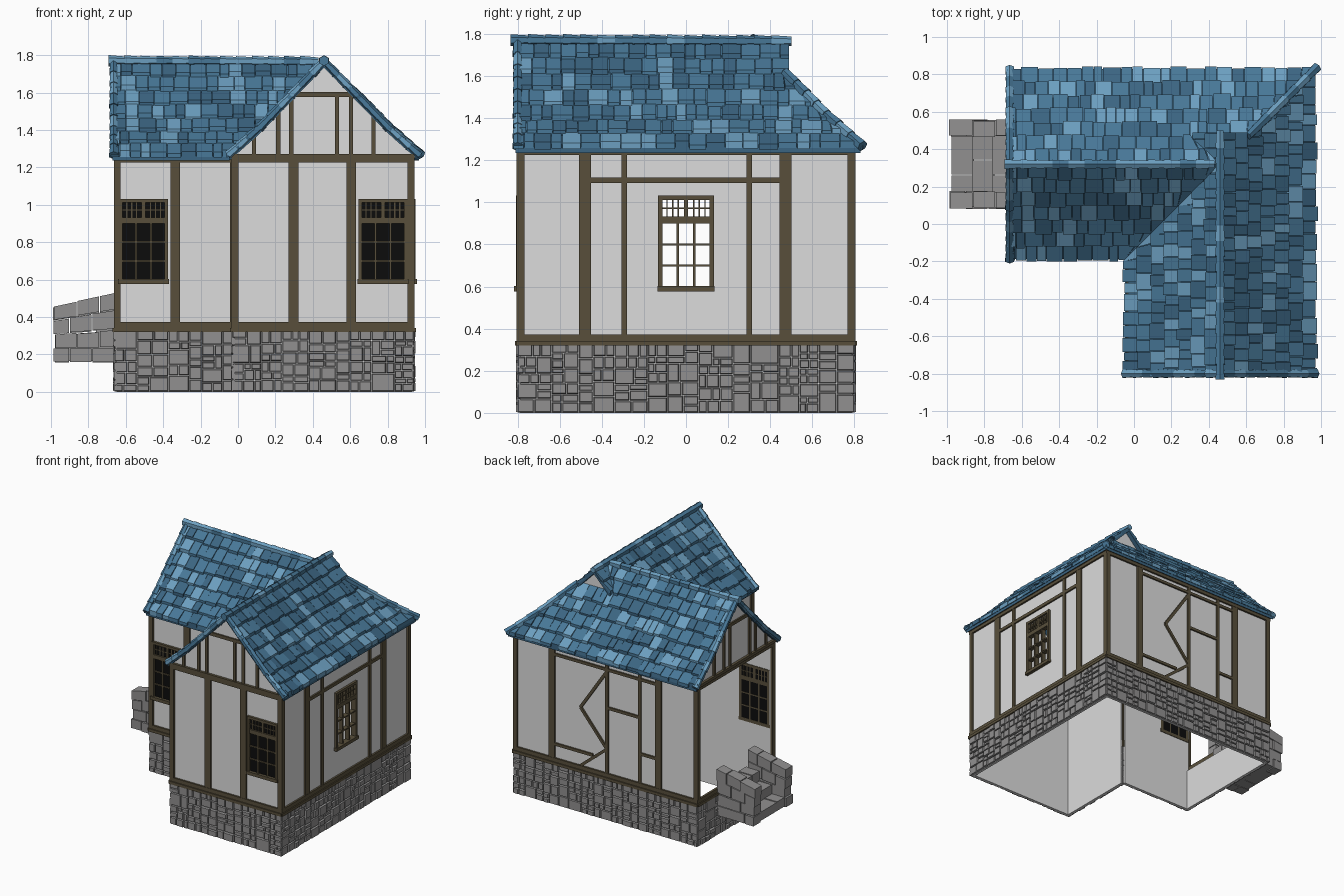
import bpy, bmesh, math, random
from mathutils import Vector

if "Cube" in bpy.data.objects:
    bpy.data.objects.remove(bpy.data.objects["Cube"])
random.seed(4)
R = random.uniform

# ---- materials
def mat(name, hexa_code):
    c = [int(hexa_code[i:i + 2], 16) / 255 for i in (0, 2, 4)]
    m = bpy.data.materials.new(name)
    m.diffuse_color = [((v + .055) / 1.055) ** 2.4 for v in c] + [1]
    m.use_nodes = True
    m.node_tree.nodes["Principled BSDF"].inputs["Base Color"].default_value = m.diffuse_color
    return m

MATS = [mat("plaster", "dcdcdc"), mat("timber", "584f3b"), mat("stone", "919090"),
        mat("light_blue_tile", "6c9fc0"), mat("blue_tile", "487898"),
        mat("dark_blue_tile", "3b6582"), mat("black_glass", "0c0c0c")]
PLASTER, WOOD, STONE, LIGHT, MID, DARK, GLASS = range(7)

def finish(bm, name):
    bmesh.ops.recalc_face_normals(bm, faces=bm.faces)
    me = bpy.data.meshes.new(name)
    bm.to_mesh(me)
    bm.free()
    for m in MATS:
        me.materials.append(m)
    bpy.context.collection.objects.link(bpy.data.objects.new(name, me))

def hexa(bm, p, m):
    """Solid from a bottom ring of 4 points and a top ring of 4 points."""
    v = [bm.verts.new(q) for q in p]
    for f in ((0, 1, 2, 3), (4, 5, 6, 7), (0, 1, 5, 4), (1, 2, 6, 5), (2, 3, 7, 6), (3, 0, 4, 7)):
        bm.faces.new([v[i] for i in f]).material_index = m

# ---- wall frames: a = along wall, z = up, d = outward
def wall(side, pos):
    return {"front": lambda a, z, d: (a, pos - d, z), "back": lambda a, z, d: (a, pos + d, z),
            "right": lambda a, z, d: (pos + d, a, z), "left": lambda a, z, d: (pos - d, a, z)}[side]

def box(bm, W, a0, a1, z0, z1, d0, d1, m):
    hexa(bm, [W(a, z, d) for d in (d0, d1) for a, z in ((a0, z0), (a1, z0), (a1, z1), (a0, z1))], m)

def beam(bm, W, a0, z0, a1, z1, w=.022, d=.012):
    n = Vector((z0 - z1, a1 - a0)).normalized() * w / 2
    ring = [(a0 - n.x, z0 - n.y), (a1 - n.x, z1 - n.y), (a1 + n.x, z1 + n.y), (a0 + n.x, z0 + n.y)]
    hexa(bm, [W(a, z, e) for e in (-.004, d) for a, z in ring], WOOD)

F1, F2 = wall("front", -.79), wall("front", -.15)
INNER, RIGHT = wall("left", -.02), wall("right", .93)
BACK, LEFT = wall("back", .79), wall("left", -.65)
WALLS = [(F1, -.02, .93), (F2, -.65, -.02), (INNER, -.79, -.15), (RIGHT, -.79, .79),
         (BACK, -.65, .93), (LEFT, -.15, .79)]
WINDOWS = [(F1, .775, True), (F2, -.505, True), (RIGHT, 0, False)]

# ---- plaster walls, with window openings; the left side is open above the base
bm = bmesh.new()
for W, a0, a1 in WALLS:
    if W is LEFT:
        box(bm, W, a0, a1, 0, .33, -.02, 0, PLASTER)
        continue
    hole = [c for V, c, g in WINDOWS if V is W]
    if hole:
        l, r = hole[0] - .115, hole[0] + .115
        box(bm, W, a0, l, 0, 1.27, -.02, 0, PLASTER)
        box(bm, W, r, a1, 0, 1.27, -.02, 0, PLASTER)
        box(bm, W, l, r, 0, .6, -.02, 0, PLASTER)
        box(bm, W, l, r, 1.01, 1.27, -.02, 0, PLASTER)
    else:
        box(bm, W, a0, a1, 0, 1.27, -.02, 0, PLASTER)
finish(bm, "plaster_walls")

# ---- roof profile: height at distance u from the ridge
PROFILE = [(0, 1.755), (.17, 1.58), (.34, 1.405), (.51, 1.255), (.6, 1.19)]
def rz(u):
    for (u0, z0), (u1, z1) in zip(PROFILE, PROFILE[1:]):
        if u <= u1:
            return z0 + (z1 - z0) * (u - u0) / (u1 - u0)
    return PROFILE[-1][1]

# ---- gable walls
def gable(name, W, mid, half, base):
    bm = bmesh.new()
    for s in (-1, 1):
        for i in range(3):
            u0, u1 = half * i / 3, half * (i + 1) / 3
            ring = [(u0, base), (u1, base), (u1, max(rz(u1) - .01, base + .001)), (u0, rz(u0) - .01)]
            hexa(bm, [W(mid + s * u, z, d) for d in (-.02, 0) for u, z in ring], PLASTER)
    finish(bm, name)
gable("front_gable", F1, .46, .48, 1.24)
gable("left_gable", LEFT, .32, .475, 1.24)
gable("rear_gablet", wall("back", .455), .46, .17, 1.54)

# ---- timber frame
bm = bmesh.new()
for W, a0, a1 in WALLS:
    e = .014
    for a in (a0 + .006, a1 - .006):
        beam(bm, W, a, .33, a, 1.26, .034, .014)
    box(bm, W, a0 - e, a1 + e, .32, .342, -.004, .022, WOOD)
    box(bm, W, a0 - e, a1 + e, .342, .372, -.004, .014, WOOD)
    box(bm, W, a0 - e, a1 + e, 1.225, 1.25, -.004, .014, WOOD)
    box(bm, W, a0 - e, a1 + e, 1.25, 1.272, -.004, .02, WOOD)
def posts(W, xs, w, z0=.36, z1=1.24):
    for a in xs:
        beam(bm, W, a, z0, a, z1, w)
posts(F1, (.297, .605), .052)
posts(F2, (-.335,), .052)
posts(INNER, (-.47,), .052)
posts(RIGHT, (-.48, .472), .056)
posts(RIGHT, (-.293, .3), .026)
beam(bm, RIGHT, -.45, 1.105, .45, 1.105, .026)
posts(BACK, (.61, -.32), .052)
posts(BACK, (.13, -.155), .026)
beam(bm, BACK, .61, 1.185, -.32, 1.185)
zig = [(.13, 1.17), (.36, .83), (.13, .56), (.36, .37)]
for p, q in zip(zig, zig[1:]):
    beam(bm, BACK, *p, *q)
beam(bm, BACK, .13, .885, -.155, .885)
beam(bm, BACK, .61, .48, .25, .48)
beam(bm, BACK, -.155, .6, -.32, .6)
# gable studs and collar
for W, mid in ((F1, .46), (LEFT, .32)):
    for u in (-.375, -.245, -.175, .07, .145, .265):
        beam(bm, W, mid + u, 1.26, mid + u, min(1.59, rz(abs(u)) - .01))
    beam(bm, W, mid - .16, 1.59, mid + .16, 1.59, .026)
finish(bm, "timber_frame")

# ---- windows: transom of small panes above a three by three sash
for k, (W, c, glazed) in enumerate(WINDOWS):
    bm = bmesh.new()
    def bar(a0, a1, z0, z1, d=.012):
        box(bm, W, c + a0, c + a1, z0, z1, -.024, d, WOOD)
    if glazed:
        box(bm, W, c - .118, c + .118, .6, 1.02, -.022, .003, GLASS)
    for s in (-1, 1):
        bar(min(s * .132, s * .112), max(s * .132, s * .112), .59, 1.03, .018)
    bar(-.132, .132, 1.012, 1.032, .018)
    bar(-.13, .13, .9, .932, .016)
    bar(-.136, .136, .577, .602, .026)
    bar(-.01, .01, .925, 1.015)
    for a in (-.04, .04):
        bar(a - .006, a + .006, .6, .905)
    for z in (.7, .8):
        bar(-.115, .115, z - .005, z + .005)
    for a in (-.09, -.063, -.037, .037, .063, .09):
        bar(a - .003, a + .003, .93, 1.015, .008)
    bar(-.115, .115, .969, .975, .008)
    finish(bm, ("front_window", "wing_window", "side_window")[k])

# ---- stone base: random rectangular stones
bm = bmesh.new()
def stones(W, a0, a1, z0, z1):
    w, h = a1 - a0, z1 - z0
    if w > .17 or (w > .09 and w > h * 1.5):
        m = a0 + w * R(.35, .65)
        stones(W, a0, m, z0, z1)
        stones(W, m, a1, z0, z1)
    elif h > .1 or (h > .07 and random.random() < .6):
        m = z0 + h * R(.35, .65)
        stones(W, a0, a1, z0, m)
        stones(W, a0, a1, m, z1)
    else:
        d, g = R(.01, .018), .0015
        lo = [(a0 + g, z0 + g), (a1 - g, z0 + g), (a1 - g, z1 - g), (a0 + g, z1 - g)]
        hi = [(a + (.004 if i in (0, 3) else -.004), z + (.004 if i < 2 else -.004))
              for i, (a, z) in enumerate(lo)]
        hexa(bm, [W(a, z, -.003) for a, z in lo] + [W(a, z, d) for a, z in hi], STONE)
for W, a0, a1 in WALLS:
    stones(W, a0 - .012, a1 + .012, 0, .325)
finish(bm, "stone_base")

# ---- stone steps on the left, between two side walls
bm = bmesh.new()
for y0 in (.085, .47):
    for r in range(4):
        cuts = [-.985 + R(-.012, .012), -.9 + .04 * (r % 2), -.78 + .04 * (r % 2), -.655]
        def zz(x, row):
            return .16 + row * (.083 + .018 * (x + .985) / .33 * min(row, 3) / 3 - .008)
        for x0, x1 in zip(cuts, cuts[1:]):
            j, t = R(-.006, .006), R(-.004, .004)
            hexa(bm, [(x, y + j, zz(x, q) + t) for q in (r, r + .94)
                      for x, y in ((x0 + .003, y0), (x1 - .003, y0), (x1 - .003, y0 + .085), (x0 + .003, y0 + .085))], STONE)
for i in range(3):
    x0 = -.975 + i * .108
    for y0, y1 in ((.165, .26 + .08 * (i % 2)), (.265 + .08 * (i % 2), .475)):
        hexa(bm, [(x, y, z) for z in (.165, .235 + .075 * i + R(-.004, .004))
                  for x, y in ((x0, y0), (x0 + .12, y0), (x0 + .12, y1), (x0, y1))], STONE)
finish(bm, "stone_steps")

# ---- roof slopes: map (along, down) to plan, start, and end limit per row
ROWS, STEP = 7, .0725
SLOPES = {
    "right_roof": (lambda s, u: (.46 + u, s), -.82, lambda u, i: .49 if i < 2 else .32 + u),
    "inner_roof": (lambda s, u: (.46 - u, s), -.82, lambda u, i: .49 if i < 2 else .32 - u),
    "front_roof": (lambda s, u: (s, .32 - u), -.68, lambda u, i: .46 - u),
    "back_roof": (lambda s, u: (s, .32 + u), -.68, lambda u, i: .46 - u if i < 2 else .46 + u)}
for name, (plan, start, lim) in SLOPES.items():
    bm = bmesh.new()
    def P(s, u, h, i):
        x, y = plan(min(s, lim(u, i)), u)
        return (x, y, rz(u) + h)
    def slab(s0, s1, u0, u1, h, m, i):
        hexa(bm, [P(s, u, k, i) for a, b in (h[:2], h[2:])
                  for s, u, k in ((s0, u0, a), (s1, u0, a), (s1, u1, b), (s0, u1, b))], m)
    for i in range(ROWS):
        u0, u1 = i * STEP, (i + 1) * STEP
        end = max(lim(u0, i), lim(u1, i))
        slab(start + .01, end, u0, u1, (-.022, -.022, .002, .002), DARK, i)
        s = start
        while s < end - .005:
            w = R(.045, .1)
            t = R(-.006, .008)
            m = random.choices((LIGHT, MID, DARK), (2, 5, 3))[0]
            slab(s + .0015, s + w - .0015, max(u0 - .005, 0), u1 + R(.002, .016),
                 (-.004, .004, .01, .032 + t), m, i)
            s += w
    finish(bm, name)

# ---- overlapping cap tiles on ridges, hip and gable edges
bm = bmesh.new()
def caps(path, r):
    for a, b in zip(path, path[1:]):
        a, b = Vector(a), Vector(b)
        n = max(1, round((b - a).length / .085))
        for i in range(n):
            p, q = a.lerp(b, i / n), a.lerp(b, (i + 1.15) / n)
            d = q - p
            M = d.to_track_quat("Z", "Y").to_matrix().to_4x4()
            M.translation = (p + q) / 2
            g = bmesh.ops.create_cone(bm, cap_ends=True, segments=6, radius1=r * .82,
                                      radius2=r * R(1, 1.15), depth=d.length, matrix=M)
            m = random.choice((LIGHT, MID, MID))
            for f in {f for v in g["verts"] for f in v.link_faces}:
                f.material_index = m
caps([(.46, .5, 1.765), (.46, -.82, 1.77)], .027)
caps([(.43, .32, 1.765), (-.68, .32, 1.77)], .027)
caps([(.46 + u, .32 + u, rz(u) + .02) for u in (.15, .34, .51)], .026)
US = (0, .17, .34, .505)
for s in (-1, 1):
    caps([(.46 + s * u, -.8, rz(u) + .012) for u in US], .024)
    caps([(-.665, .32 + s * u, rz(u) + .012) for u in US], .024)
finish(bm, "ridge_and_edge_caps")
